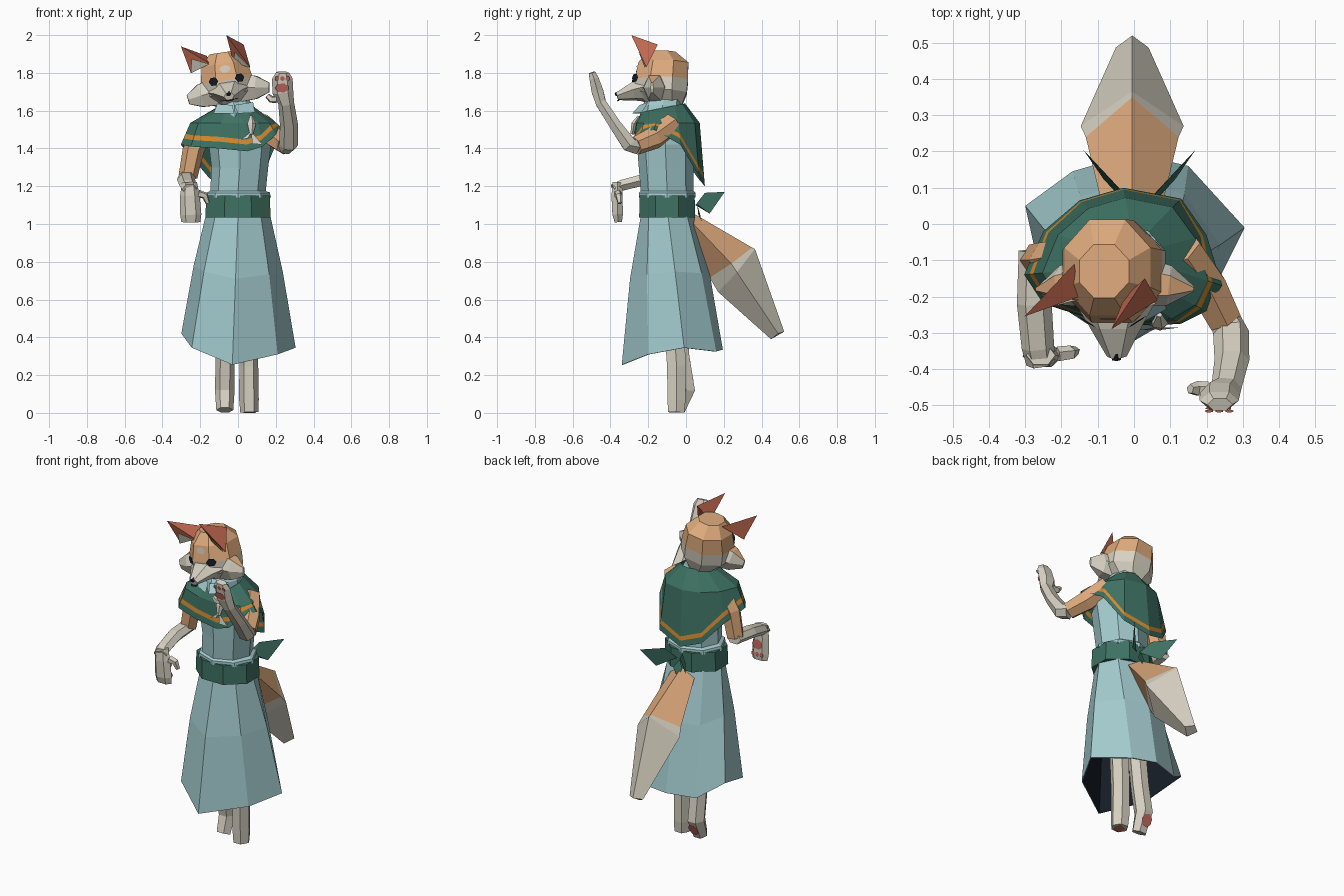
import bpy, bmesh, math
from mathutils import Vector as V, Matrix


def mat(name, r, g, b):
    m = bpy.data.materials.new(name)
    m.diffuse_color = (r, g, b, 1)
    return m


TEAL = mat("pale teal cloth", .37, .60, .62)
GREEN = mat("deep green cloth", .048, .165, .122)
GOLD = mat("gold trim", .66, .26, .03)
FUR = mat("orange fur", .73, .40, .20)
CREAM = mat("cream fur", .68, .64, .54)
RUST = mat("rust ear", .54, .14, .08)
PINK = mat("pink pad", .58, .15, .12)
DARK = mat("dark navy", .008, .012, .02)

# Head frame: rolled a little about y
HEAD = Matrix.Translation((-.06, -.13, 1.76)) @ Matrix.Rotation(-.15, 4, 'Y')


def build(name, verts, faces, mats, bands=None, rule=None, xf=None):
    bm = bmesh.new()
    vs = [bm.verts.new(v) for v in verts]
    for i, f in enumerate(faces):
        face = bm.faces.new([vs[j] for j in f])
        face.material_index = bands[i] if bands else 0
    bmesh.ops.recalc_face_normals(bm, faces=bm.faces)
    if rule:
        for f in bm.faces:
            f.material_index = rule(f)
    me = bpy.data.meshes.new(name)
    bm.to_mesh(me)
    bm.free()
    for m in mats:
        me.materials.append(m)
    ob = bpy.data.objects.new(name, me)
    bpy.context.collection.objects.link(ob)
    if xf:
        ob.matrix_world = xf
    return ob


def loft(name, rings, mats, bands=None, caps=True, rule=None, xf=None):
    n = len(rings[0])
    faces, idx = [], []
    for k in range(len(rings) - 1):
        for i in range(n):
            j = (i + 1) % n
            faces.append((k*n + i, k*n + j, k*n + n + j, k*n + n + i))
            idx.append(bands[k] if bands else 0)
    if caps:
        faces += [tuple(range(n)), tuple(range(len(rings)*n - n, len(rings)*n))]
        idx += [idx[0], idx[-1]]
    return build(name, [v for r in rings for v in r], faces, mats, idx, rule, xf)


def ell(cx, cy, z, rx, ry, n=8, start=-90):
    a = [math.radians(start + 360*i/n) for i in range(n)]
    return [V((cx + rx*math.cos(t), cy + ry*math.sin(t), z)) for t in a]


def tube(name, pts, mats, n=6, bands=None, side=(1, 0, 0), rule=None, xf=None):
    """Loft along points given as (x, y, z, half width, half depth)."""
    p = [V(q[:3]) for q in pts]
    rings = []
    for i, q in enumerate(pts):
        t = (p[min(i+1, len(p)-1)] - p[max(i-1, 0)]).normalized()
        s = V(side)
        s = (s - t*s.dot(t)).normalized()
        u = t.cross(s)
        rings.append([p[i] + s*q[3]*math.cos(a) + u*q[4]*math.sin(a)
                      for a in (2*math.pi*k/n for k in range(n))])
    return loft(name, rings, mats, bands, True, rule, xf)


def plate(name, pts, m, xf=None):
    return build(name, [V(p) for p in pts], [tuple(range(len(pts)))], [m], xf=xf)


def pad(name, c, normal, w, h, m, xf=None, n=7):
    nz = V(normal).normalized()
    s = nz.cross(V((0, 0, 1))).normalized()
    u = s.cross(nz)
    plate(name, [V(c) + s*w*math.cos(6.2832*i/n) + u*h*math.sin(6.2832*i/n)
                 for i in range(n)], m, xf)


# Skirt: eight gores with an uneven hem and dark inside
hem = [V(p) for p in ((-.03, -.34, .255), (.21, -.2, .31), (.305, -.01, .345), (.15, .16, .325),
                      (0, .195, .335), (-.17, .145, .33), (-.30, .05, .42), (-.245, -.2, .345))]
waist = ell(0, -.095, 1.04, .172, .145)
hip = [w.lerp(h, .42) for w, h in zip(waist, hem)]
hip = [V((p.x*1.04, (p.y + .08)*1.07 - .08, p.z)) for p in hip]
skirt = loft("skirt", [hem, hip, waist], [TEAL, DARK], caps=False)
sol = skirt.modifiers.new("lining", 'SOLIDIFY')
sol.thickness, sol.offset, sol.material_offset = .006, -1, 1

# Bodice, belt, neck and collar
loft("bodice", [ell(0, -.1, 1.14, .175, .15), ell(0, -.1, 1.165, .168, .15), ell(0, -.1, 1.175, .147, .14),
                ell(.01, -.105, 1.3, .15, .145), ell(.01, -.11, 1.42, .165, .15),
                ell(0, -.1, 1.54, .14, .13), ell(0, -.1, 1.61, .08, .09)], [TEAL])
loft("belt", [ell(0, -.1, 1.035, .187, .16, 8, -67.5), ell(0, -.1, 1.15, .182, .158, 8, -67.5)], [GREEN])
loft("neck", [ell(-.03, -.1, 1.52, .06, .07), ell(-.05, -.11, 1.7, .06, .07)], [CREAM])
loft("collar", [ell(-.015, -.12, 1.57, .105, .125), ell(-.02, -.125, 1.63, .1, .105),
                ell(-.03, -.115, 1.66, .085, .095)], [TEAL], caps=False)
plate("collar_flap_left", ((-.13, -.225, 1.585), (-.02, -.285, 1.585), (-.03, -.245, 1.63), (-.11, -.2, 1.635)), TEAL)
plate("collar_flap_right", ((.0, -.285, 1.585), (.09, -.235, 1.59), (.08, -.2, 1.645), (-.02, -.245, 1.63)), TEAL)

# Shoulder cape: short in front, long behind, trimmed near the hem
low = [V(p) for p in ((.05, -.28, 1.385), (.13, -.275, 1.41), (.2, -.24, 1.47), (.243, -.17, 1.50),
                      (.2, -.03, 1.42), (.13, .07, 1.25), (-.03, .1, 1.2), (-.15, .065, 1.24),
                      (-.25, -.02, 1.36), (-.303, -.14, 1.42), (-.25, -.22, 1.41), (-.1, -.268, 1.40))]
throat = [V((p.x*.95, p.y, 1.615 + .2*(p.y + .12))) for p in ell(-.01, -.12, 0, .105, .115, 12)]
yoke = []
for t, h in zip(throat, low):
    m = t.lerp(h, .74)
    m.z = 1.535
    yoke.append(m)


def trim(d):
    return [y.lerp(h, max(.05, 1 - d/(h - y).length)) for y, h in zip(yoke, low)]


loft("cape", [throat, yoke, trim(.062), trim(.036), low], [GREEN, GOLD], bands=[0, 0, 1, 0], caps=False)

# Clasp knot with two tails
tube("clasp_knot", ((.07, -.25, 1.57, .008, .008), (.07, -.275, 1.53, .025, .015), (.07, -.285, 1.475, .01, .01)), [CREAM], 5)
plate("clasp_tail_left", ((.07, -.285, 1.49), (.015, -.292, 1.445), (.055, -.292, 1.455)), CREAM)
plate("clasp_tail_right", ((.07, -.285, 1.49), (.075, -.292, 1.425), (.13, -.285, 1.42)), CREAM)

# Back bow on the belt
for s, name in ((1, "bow_right"), (-1, "bow_left")):
    ox = .015
    top = V((ox + s*.155, .205, 1.17))
    build(name, [V((ox + s*.01, .05, 1.1)), V((ox + s*.06, .1, 1.165)), top, V((ox + s*.1, .125, 1.055)),
                 V((ox + s*.045, .065, 1.1))],
          [(0, 1, 2, 3), (4, 1, 2, 3), (0, 1, 4), (0, 3, 4)], [GREEN])
plate("bow_drop", ((0, .06, 1.1), (.035, .075, 1.05), (.0, .085, 1.0), (-.02, .065, 1.05)), GREEN)

# Tail: four-sided, cream beyond the middle


def diamond(w, top, bot, mid):
    return [V((-.005, *top)), V((-.005 + w, *mid)), V((-.005, *bot)), V((-.005 - w, *mid))]


loft("tail", [diamond(.08, (.05, 1.05), (.03, .97), (.04, 1.0)),
              diamond(.128, (.35, .875), (.125, .715), (.24, .79)),
              diamond(.142, (.365, .868), (.17, .64), (.27, .745)),
              diamond(.045, (.52, .43), (.45, .39), (.487, .42))],
     [FUR, CREAM], bands=[0, 1, 1])

# Raised arm
tube("raised_upper_arm", ((.13, -.07, 1.53, .06, .06), (.2, -.17, 1.455, .06, .06), (.25, -.265, 1.415, .05, .052)), [FUR], side=(0, 0, 1))
tube("raised_forearm_hand", ((.25, -.26, 1.41, .042, .045), (.268, -.30, 1.42, .05, .045), (.27, -.375, 1.525, .048, .036),
                             (.255, -.45, 1.64, .042, .032), (.237, -.468, 1.7, .056, .036),
                             (.235, -.487, 1.77, .054, .028), (.237, -.498, 1.802, .035, .02)), [CREAM])
tube("raised_thumb", ((.205, -.455, 1.66, .02, .02), (.175, -.455, 1.66, .022, .02), (.155, -.455, 1.68, .014, .014)), [CREAM], 5, side=(0, 1, 0))
pad("raised_palm", (.233, -.508, 1.72), (0, -.95, -.28), .038, .026, PINK)
for dx in (-.028, 0, .028):
    pad("raised_finger_pad", (.235 + dx, -.516, 1.77), (0, -.93, -.28), .012, .014, PINK)

# Lowered arm
tube("lowered_upper_arm", ((-.17, -.09, 1.52, .055, .055), (-.235, -.1, 1.4, .058, .055), (-.265, -.1, 1.25, .05, .05)), [FUR])
tube("lowered_forearm", ((-.27, -.075, 1.25, .048, .035), (-.275, -.22, 1.235, .048, .035),
                         (-.265, -.34, 1.205, .045, .033), (-.257, -.385, 1.185, .04, .03)), [CREAM])
tube("lowered_hand", ((-.257, -.362, 1.22, .04, .03), (-.255, -.365, 1.15, .052, .034),
                      (-.25, -.362, 1.05, .056, .032), (-.25, -.358, 1.01, .05, .022)), [CREAM])
tube("lowered_thumb", ((-.21, -.36, 1.16, .022, .022), (-.175, -.355, 1.15, .02, .02), (-.16, -.35, 1.11, .012, .012)), [CREAM], 5, side=(0, 1, 0))
pad("lowered_palm", (-.25, -.33, 1.11), (0, 1, 0), .035, .032, PINK)
for dx in (-.028, 0, .028):
    pad("lowered_finger_pad", (-.25 + dx, -.33, 1.05), (0, 1, 0), .012, .014, PINK)

# Legs and soles
tube("right_leg", ((.05, -.07, .55, .05, .06), (.057, -.05, .25, .05, .058), (.058, -.05, .07, .052, .055), (.06, -.052, .003, .048, .05)), [CREAM])
tube("left_leg", ((-.06, -.05, .55, .05, .055), (-.068, -.03, .3, .05, .055), (-.07, .0, .12, .052, .055), (-.07, -.04, .015, .045, .04)), [CREAM])
pad("right_sole", (.06, -.052, .001), (0, .05, -1), .035, .035, PINK)
pad("left_sole", (-.07, .029, .065), (0, .92, -.4), .034, .04, PINK)

# Skull: orange above, cream below
loft("head", [ell(0, .02, -.135, .08, .095, 8, -67.5), ell(0, 0, -.07, .15, .145, 8, -67.5),
              ell(0, 0, .0, .15, .153, 8, -67.5), ell(0, .01, .09, .13, .143, 8, -67.5),
              ell(0, 0, .15, .075, .08, 8, -67.5)],
     [FUR, CREAM], bands=[1, 1, 0, 0], xf=HEAD)
for s, side_name in ((-1, "left"), (1, "right")):
    tube("cheek_" + side_name, ((s*.07, -.03, -.05, .07, .085), (s*.15, -.04, -.06, .055, .07), (s*.217, -.05, -.07, .008, .03)),
         [FUR, CREAM], 6, side=(0, 1, 0), rule=lambda f: 0 if f.normal.z > .75 else 1, xf=HEAD)
    pad("eye_" + side_name, (s*.07, -.14, .004), (s*.55, -.85, 0), .03, .024, DARK, HEAD, 6)
pad("brow_patch", (0, -.132, .062), (0, -1, .1), .03, .02, CREAM, HEAD)

# Muzzle, nose and mouth
tube("muzzle", ((0, -.09, -.05, .11, .065), (0, -.15, -.06, .075, .05), (0, -.235, -.085, .028, .022)), [CREAM], xf=HEAD)
tube("nose", ((0, -.225, -.07, .016, .013), (0, -.245, -.076, .013, .01)), [DARK], 5, xf=HEAD)
plate("mouth", ((-.028, -.222, -.103), (.028, -.222, -.103), (.015, -.236, -.111), (-.015, -.236, -.111)), DARK, HEAD)

# Ears: forward-leaning wedges with cream tufts
for name, tip, mid, out, inn in (
        ("ear_right", (-.062, -.29, 2.0), (.03, -.15, 1.95), (.065, -.21, 1.83), (-.025, -.2, 1.86)),
        ("ear_left", (-.302, -.255, 1.94), (-.165, -.11, 1.89), (-.25, -.2, 1.8), (-.15, -.2, 1.85))):
    p = [V(q) for q in (tip, mid, out, inn)]
    build(name, p, [(0, 1, 2), (0, 1, 3), (0, 2, 3), (1, 2, 3)], [RUST])
    off = V((0, -.008, -.003))
    base = p[2].lerp(p[3], .5)
    plate(name + "_tuft", [p[2] + off, p[3] + off, base.lerp(p[0], .45) + off], CREAM)
